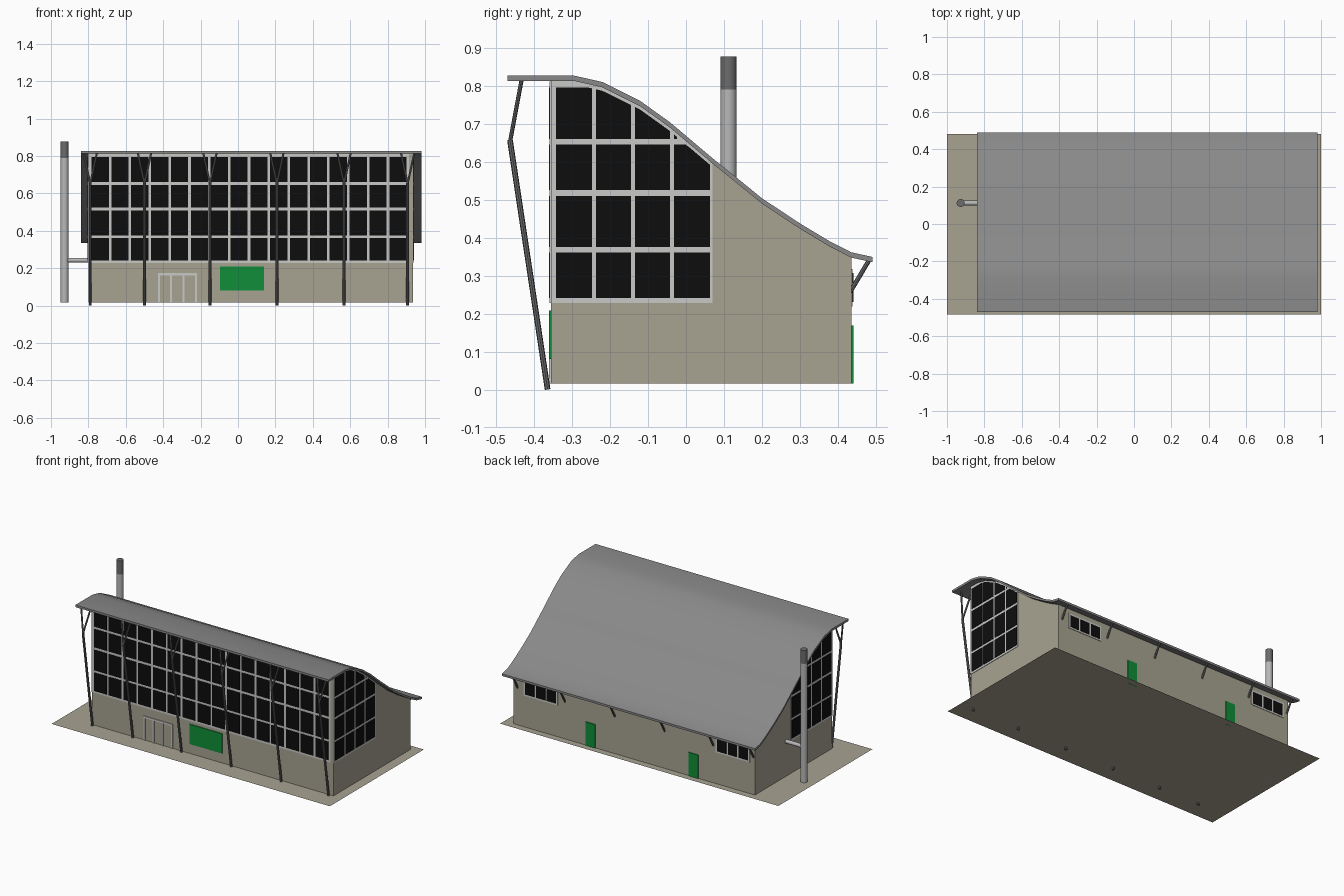
import bpy, bmesh, math
from mathutils import Vector

if "Cube" in bpy.data.objects:
    bpy.data.objects.remove(bpy.data.objects["Cube"])


def material(name, r, g, b):
    m = bpy.data.materials.new(name)
    m.diffuse_color = (r, g, b, 1)
    m.use_nodes = True
    m.node_tree.nodes["Principled BSDF"].inputs["Base Color"].default_value = m.diffuse_color
    return m


WALL = material("beige wall", .39, .365, .285)
ROOF = material("roof grey", .25, .25, .25)
STEEL = material("steel grey", .15, .15, .15)
FRAME = material("light frame", .58, .58, .57)
GLASS = material("black glass", .004, .004, .004)
GREEN = material("green panel", .005, .27, .04)
PIPE = material("flue grey", .48, .48, .48)


def finish(name, bm, mat, smooth=False):
    bmesh.ops.recalc_face_normals(bm, faces=bm.faces)
    me = bpy.data.meshes.new(name)
    bm.to_mesh(me)
    bm.free()
    me.materials.append(mat)
    ob = bpy.data.objects.new(name, me)
    bpy.context.collection.objects.link(ob)
    if smooth:
        bpy.ops.object.select_all(action='DESELECT')
        ob.select_set(True)
        bpy.context.view_layer.objects.active = ob
        bpy.ops.object.shade_smooth_by_angle(angle=math.radians(35))
    return ob


def prisms(name, polys, axis, a, b, mat, smooth=False):
    """Extrude 2D outlines (y,z for axis x; x,z for axis y) from a to b."""
    bm = bmesh.new()
    for poly in polys:
        rings = []
        for t in (a, b):
            rings.append([bm.verts.new((t, u, z) if axis == 'x' else (u, t, z)) for u, z in poly])
        bm.faces.new(rings[0])
        bm.faces.new(rings[1])
        n = len(poly)
        for i in range(n):
            j = (i + 1) % n
            bm.faces.new((rings[0][i], rings[0][j], rings[1][j], rings[1][i]))
    return finish(name, bm, mat, smooth)


def rect(u0, u1, z0, z1):
    return [(u0, z0), (u1, z0), (u1, z1), (u0, z1)]


def rods(name, segs, r, mat, sides=8):
    """Round bars between pairs of points."""
    bm = bmesh.new()
    for p, q in segs:
        p, q = Vector(p), Vector(q)
        rot = (q - p).to_track_quat('Z', 'Y').to_matrix().to_4x4()
        rot.translation = (p + q) / 2
        bmesh.ops.create_cone(bm, cap_ends=True, segments=sides, radius1=r, radius2=r,
                              depth=(q - p).length, matrix=rot)
    return finish(name, bm, mat, True)


# Main dimensions
X0, X1, Y0, Y1, G = -.80, .935, -.355, .435, .017
TOP = [(-.47, .827), (-.295, .827), (-.22, .810), (-.12, .760), (-.042, .704), (.074, .606),
       (.13, .561), (.20, .504), (.30, .438), (.38, .390), (.435, .362), (.49, .350)]
TH = .014


def under(y):
    """Height of the roof underside."""
    for (ya, za), (yb, zb) in zip(TOP, TOP[1:]):
        if y <= yb:
            return za + (zb - za) * (y - ya) / (yb - ya) - TH


# Ground slab, a single thin sheet
bm = bmesh.new()
bm.faces.new([bm.verts.new(p) for p in ((-1, -.485, G), (1, -.485, G), (1, .48, G), (-1, .48, G))])
finish("ground_slab", bm, WALL)

# Curved roof and the hall beneath it
prisms("roof", [TOP + [(y, z - TH) for y, z in reversed(TOP)]], 'x', -.84, .98, ROOF, True)
ridge = [Y0] + [y for y, z in TOP if Y0 < y < Y1] + [Y1]
prisms("hall_walls", [[(Y0, G), (Y1, G)] + [(y, under(y) + .002) for y in reversed(ridge)]],
       'x', X0, X1, WALL)

# Front glazing: light backing frame with black panes on it
ROWS = [(.242, .362), (.376, .510), (.526, .645), (.660, .795)]
prisms("front_window_frame", [rect(X0, .915, .229, .812)], 'y', Y0 - .004, Y0 + .002, FRAME)
pitch = (.908 + .790) / 16
prisms("front_window_panes",
       [rect(-.79 + i * pitch + .007, -.79 + (i + 1) * pitch - .007, z0, z1)
        for i in range(16) for z0, z1 in ROWS], 'y', Y0 - .006, Y0 - .002, GLASS)

# Side glazing, cut along the roof line
COLS = [(-.342, -.247), (-.237, -.145), (-.134, -.042), (-.032, .063)]
YE = .07
edge = [Y0] + [y for y, z in TOP if Y0 < y < YE] + [YE]
frame = [(Y0, .229), (YE, .229)] + [(y, under(y)) for y in reversed(edge)]
panes = []
for y0, y1 in COLS:
    for z0, z1 in ROWS:
        ys = [y0 + (y1 - y0) * k / 12 for k in range(13)]
        tops = [(y, min(z1, under(y) - .009)) for y in ys]
        tops = [t for t in tops if t[1] > z0 + .002]
        if len(tops) > 1:
            panes.append([(y0, z0), (tops[-1][0], z0)] + tops[::-1])
for side, x, s in (("left", X0, -1), ("right", X1, 1)):
    prisms(side + "_window_frame", [frame], 'x', x - s * .002, x + s * .003, FRAME)
    prisms(side + "_window_panes", panes, 'x', x + s * .001, x + s * .005, GLASS)

# Front entrance frame and green panel
door = [rect(x - .005, x + .005, G, .172) for x in (-.423, -.358, -.291, -.225)]
door.append(rect(-.428, -.22, .162, .174))
prisms("entrance_frame", door, 'y', Y0 - .005, Y0 + .002, FRAME)
prisms("front_green_panel", [rect(-.096, .138, .081, .209)], 'y', Y0 - .006, Y0 + .002, GREEN)

# Back doors and high back windows
prisms("back_doors", [rect(x - .034, x + .034, G, .17) for x in (.38, -.36)],
       'y', Y1 - .002, Y1 + .005, GREEN)
mids = (.738, -.642)
prisms("back_window_frames", [rect(m - .122, m + .122, .22, .318) for m in mids],
       'y', Y1 - .002, Y1 + .003, FRAME)
prisms("back_window_panes",
       [rect(m + d - .033, m + d + .033, .231, .307) for m in mids for d in (-.078, 0, .078)],
       'y', Y1 + .001, Y1 + .005, GLASS)

# Leaning front columns with forked heads, and back eave struts
XS = (-.79, -.50, -.15, .208, .567, .907)
rods("front_columns", [((x, -.364, .001), (x, -.463, .657)) for x in XS], .0075, STEEL)
rods("column_forks", [((x, -.463, .652), (x + d, -.432, .818)) for x in XS for d in (-.036, .036)],
     .0055, STEEL)
rods("back_struts", [((x, .432, .258), (x, .482, .342)) for x in XS], .006, STEEL)

# Flue beside the left wall
FX, FY = -.927, .112
rods("flue", [((FX, FY, G), (FX, FY, .79))], .021, PIPE, 24)
rods("flue_cap", [((FX, FY, .79), (FX, FY, .877))], .0212, STEEL, 24)
rods("flue_connector", [((FX, FY, .243), (X0 + .002, FY, .243))], .0125, PIPE, 16)
